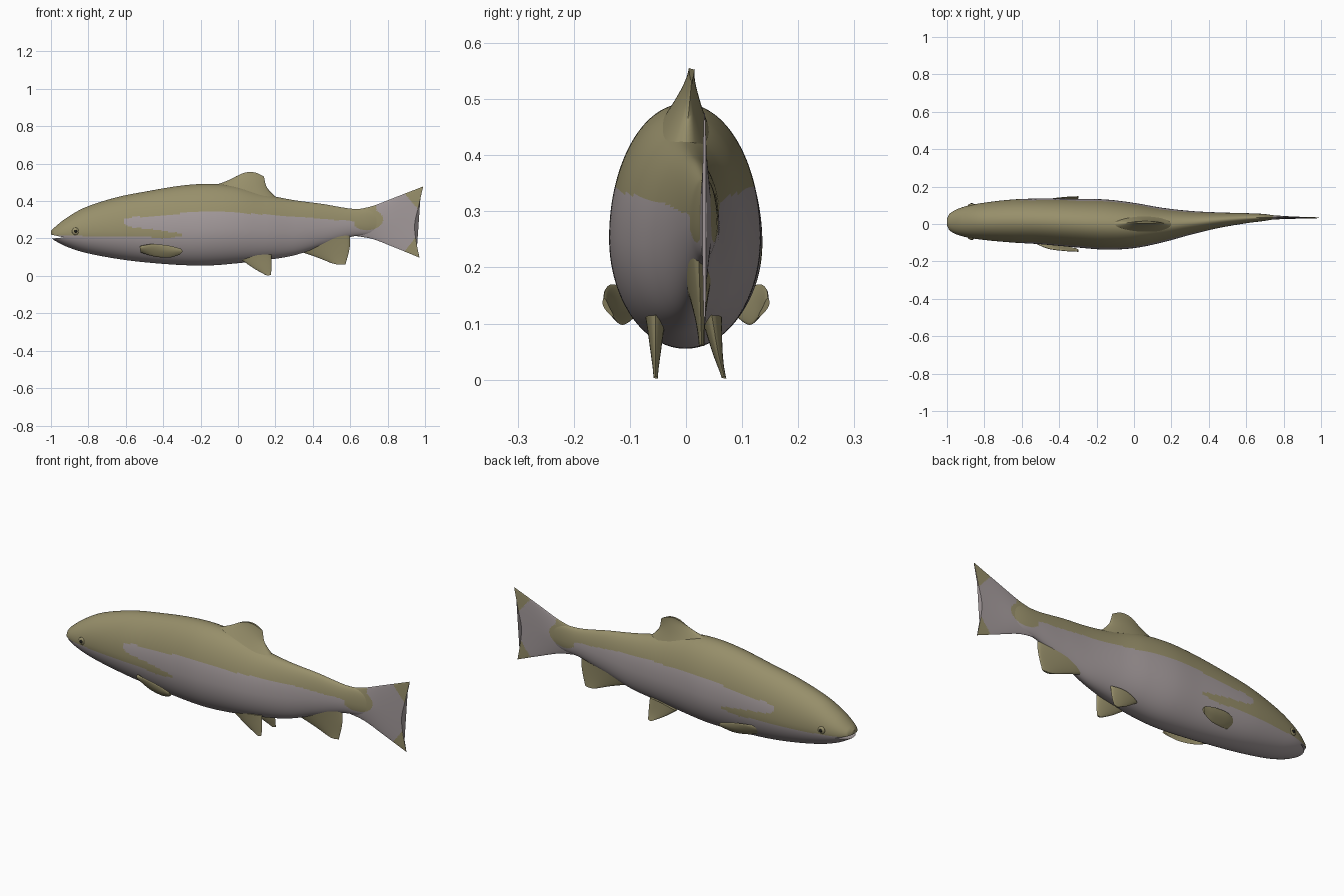
import bpy, bmesh, math
from mathutils import Vector

if "Cube" in bpy.data.objects:
    bpy.data.objects.remove(bpy.data.objects["Cube"])


def material(name, rgb):
    m = bpy.data.materials.new(name)
    m.diffuse_color = (*rgb, 1)
    m.use_nodes = True
    m.node_tree.nodes["Principled BSDF"].inputs["Base Color"].default_value = m.diffuse_color
    return m


OLIVE = material("olive_skin", (0.31, 0.275, 0.145))
GREY = material("pinkish_grey_skin", (0.37, 0.325, 0.33))
BLACK = material("black_pupil", (0.012, 0.012, 0.01))


def curve(keys, x):
    """Smooth interpolation of (x, a, b, ...) keys; returns a list of values."""
    n = len(keys)
    x = min(max(x, keys[0][0]), keys[-1][0])
    i = next(k for k in range(n - 1) if x <= keys[k + 1][0])
    p, q = keys[i], keys[i + 1]
    o, r = keys[max(i - 1, 0)], keys[min(i + 2, n - 1)]
    h = q[0] - p[0]
    t = (x - p[0]) / h
    out = []
    for c in range(1, len(p)):
        m0 = (q[c] - o[c]) / (q[0] - o[0]) * h
        m1 = (r[c] - p[c]) / (r[0] - p[0]) * h
        out.append((2*t**3 - 3*t*t + 1) * p[c] + (t**3 - 2*t*t + t) * m0
                   + (3*t*t - 2*t**3) * q[c] + (t**3 - t*t) * m1)
    return out


# Colour pattern: olive back, cheek band, tail-root lobe and tail tips
STRIPE = [(-0.61, 0.302), (-0.56, 0.314), (-0.42, 0.32), (-0.2, 0.345),
          (0, 0.336), (0.28, 0.32), (0.5, 0.30), (0.62, 0.29), (0.68, 0.25)]
BAND_TOP = [(-0.615, 0.29), (-0.59, 0.266), (-0.47, 0.25), (-0.295, 0.225)]
BAND_LOW = [(-1, 0.217), (-0.93, 0.215), (-0.5, 0.21), (-0.4, 0.20), (-0.295, 0.215)]


def is_olive(x, z):
    if x > 0.85:
        return z > 0.435 - 1.15 * (x - 0.895) or z < 0.13 + 1.29 * (x - 0.89)
    if x > 0.62 and ((x - 0.69) / 0.085) ** 2 + ((z - 0.302) / 0.058) ** 2 < 1:
        return True
    if x > 0.68:
        return z > 0.33 and x < 0.74
    if x < -0.612:
        return z > curve(BAND_LOW, x)[0]
    if z > curve(STRIPE, x)[0]:
        return True
    return x < -0.295 and curve(BAND_LOW, x)[0] < z < curve(BAND_TOP, x)[0]


def paint(ob):
    ob.data.materials.clear()
    ob.data.materials.append(OLIVE)
    ob.data.materials.append(GREY)
    for f in ob.data.polygons:
        f.material_index = 0 if is_olive(f.center.x, f.center.z) else 1


def smooth(ob, angle=40):
    bpy.ops.object.select_all(action='DESELECT')
    ob.select_set(True)
    bpy.context.view_layer.objects.active = ob
    bpy.ops.object.shade_smooth_by_angle(angle=math.radians(angle))


def loft(name, rings):
    """Skin closed rings of points and cap both ends."""
    bm = bmesh.new()
    vs = [[bm.verts.new(p) for p in ring] for ring in rings]
    n = len(vs[0])
    for a, b in zip(vs, vs[1:]):
        for k in range(n):
            bm.faces.new((a[k], a[(k + 1) % n], b[(k + 1) % n], b[k]))
    bm.faces.new(vs[0])
    bm.faces.new(vs[-1])
    bmesh.ops.remove_doubles(bm, verts=bm.verts, dist=1e-5)
    bmesh.ops.recalc_face_normals(bm, faces=bm.faces)
    me = bpy.data.meshes.new(name)
    bm.to_mesh(me)
    bm.free()
    ob = bpy.data.objects.new(name, me)
    bpy.context.collection.objects.link(ob)
    return ob


def fin(name, rows, root, tip, nu=28, nv=16):
    """Blade lofted through rows of (x, y, z) points, root row to tip row."""
    def along(pts, t):
        return curve([(i / (len(pts) - 1), *p) for i, p in enumerate(pts)], t)
    rings = []
    for j in range(nv + 1):
        v = j / nv
        front, back = [], []
        for i in range(nu + 1):
            u = i / nu
            p = Vector(along([along(r, u) for r in rows], v))
            w = (tip + (root - tip) * (1 - v) ** 1.6) * max(math.sin(math.pi * u), 0) ** 0.5
            front.append(p + Vector((0, -w, 0)))
            back.append(p + Vector((0, w, 0)))
        rings.append(front + back[-2:0:-1])
    ob = loft(name, rings)
    ob.data.materials.append(OLIVE)
    smooth(ob, 60)
    return ob


# Body: x, centre y, half width, top z, bottom z
BODY = [(-1.0, .01, .018, .24, .205), (-.985, .01, .046, .256, .192),
        (-.92, .012, .077, .308, .158), (-.82, .014, .097, .365, .125),
        (-.65, .016, .115, .42, .092), (-.5, .014, .122, .45, .073),
        (-.3, .004, .13, .483, .058), (-.15, -.003, .134, .492, .056),
        (0, -.008, .121, .478, .068), (.15, -.006, .093, .435, .085),
        (.3, .006, .064, .405, .11), (.45, .02, .042, .385, .16),
        (.6, .031, .027, .36, .208), (.7, .035, .018, .356, .222),
        (.8, .036, .002, .33, .25)]
rings = []
for i in range(201):
    x = -1 + 1.8 * (i / 200) ** 1.25
    yc, hw, top, bot = curve(BODY, x)
    mid = bot + 0.45 * (top - bot)
    ring = []
    for k in range(160):
        a = 2 * math.pi * k / 160
        s = math.sin(a)
        ring.append((x, yc + hw * math.cos(a), mid + s * ((top - mid) if s > 0 else (mid - bot))))
    rings.append(ring)
body = loft("body", rings)

# Mouth slit cut from the snout
wedge = loft("mouth_cutter", [[(-.93, y, .206), (-1.03, y, .227), (-1.03, y, .196)]
                              for y in (-.2, .2)])
cut = body.modifiers.new("mouth", 'BOOLEAN')
cut.operation, cut.object, cut.solver = 'DIFFERENCE', wedge, 'EXACT'
bpy.context.view_layer.objects.active = body
bpy.ops.object.modifier_apply(modifier=cut.name)
bpy.data.objects.remove(wedge)
paint(body)
smooth(body)


def flat(y, *pts):
    return [(x, y, z) for x, z in pts]


# Tail fin
tail = fin("tail_fin", [
    flat(.034, (.62, .352), (.62, .32), (.62, .28), (.62, .25), (.62, .215)),
    flat(.035, (.72, .374), (.74, .33), (.75, .285), (.74, .24), (.72, .197)),
    flat(.034, (.84, .42), (.85, .36), (.85, .285), (.84, .215), (.83, .155)),
    flat(.033, (.99, .478), (.965, .37), (.945, .28), (.95, .20), (.97, .098)),
], .017, .004, 90, 60)
paint(tail)
smooth(tail, 60)

# Dorsal fin
fin("dorsal_fin", [
    flat(-.004, (-.15, .475), (-.02, .46), (.1, .43), (.22, .405)),
    flat(.004, (-.06, .508), (.02, .51), (.09, .495), (.157, .47)),
    flat(.01, (-.005, .535), (.04, .553), (.09, .553), (.138, .532)),
], .045, .005)

# Anal fin
fin("anal_fin", [
    flat(.022, (.33, .13), (.45, .18), (.6, .235)),
    flat(.025, (.42, .1), (.5, .12), (.597, .15)),
    flat(.028, (.50, .068), (.54, .06), (.575, .062)),
], .022, .005)

for side, tag in ((-1, "near"), (1, "far")):
    # Pectoral fin, lying back along the flank
    fin("pectoral_fin_" + tag, [
        [(-.525, side * .098, .16), (-.525, side * .09, .145), (-.52, side * .08, .125)],
        [(-.46, side * .130, .17), (-.46, side * .115, .14), (-.45, side * .10, .104)],
        [(-.37, side * .143, .162), (-.37, side * .133, .13), (-.37, side * .116, .098)],
        [(-.305, side * .146, .145), (-.297, side * .142, .13), (-.315, side * .13, .112)],
    ], .014, .005)
    # Pelvic fin
    yr, yt = side * .05 - .004, side * .061 + .007
    fin("pelvic_fin_" + tag, [
        [(.02, yr, .085), (.1, yr, .11), (.18, yr, .115)],
        [(.085, (yr + yt) / 2, .04), (.13, (yr + yt) / 2, .045), (.18, (yr + yt) / 2, .05)],
        [(.145, yt, .006), (.16, yt, .002), (.176, yt, .006)],
    ], .018, .004)
    # Eye and pupil
    for part, r, off, mat in (("eye", .02, .086, OLIVE), ("pupil", .009, .094, BLACK)):
        bpy.ops.mesh.primitive_uv_sphere_add(segments=24, ring_count=12, radius=r,
                                             location=(-.868, .013 + side * off, .238))
        ob = bpy.context.object
        ob.name = part + "_" + tag
        ob.scale.y = 0.5
        ob.data.materials.append(mat)
        smooth(ob, 60)
